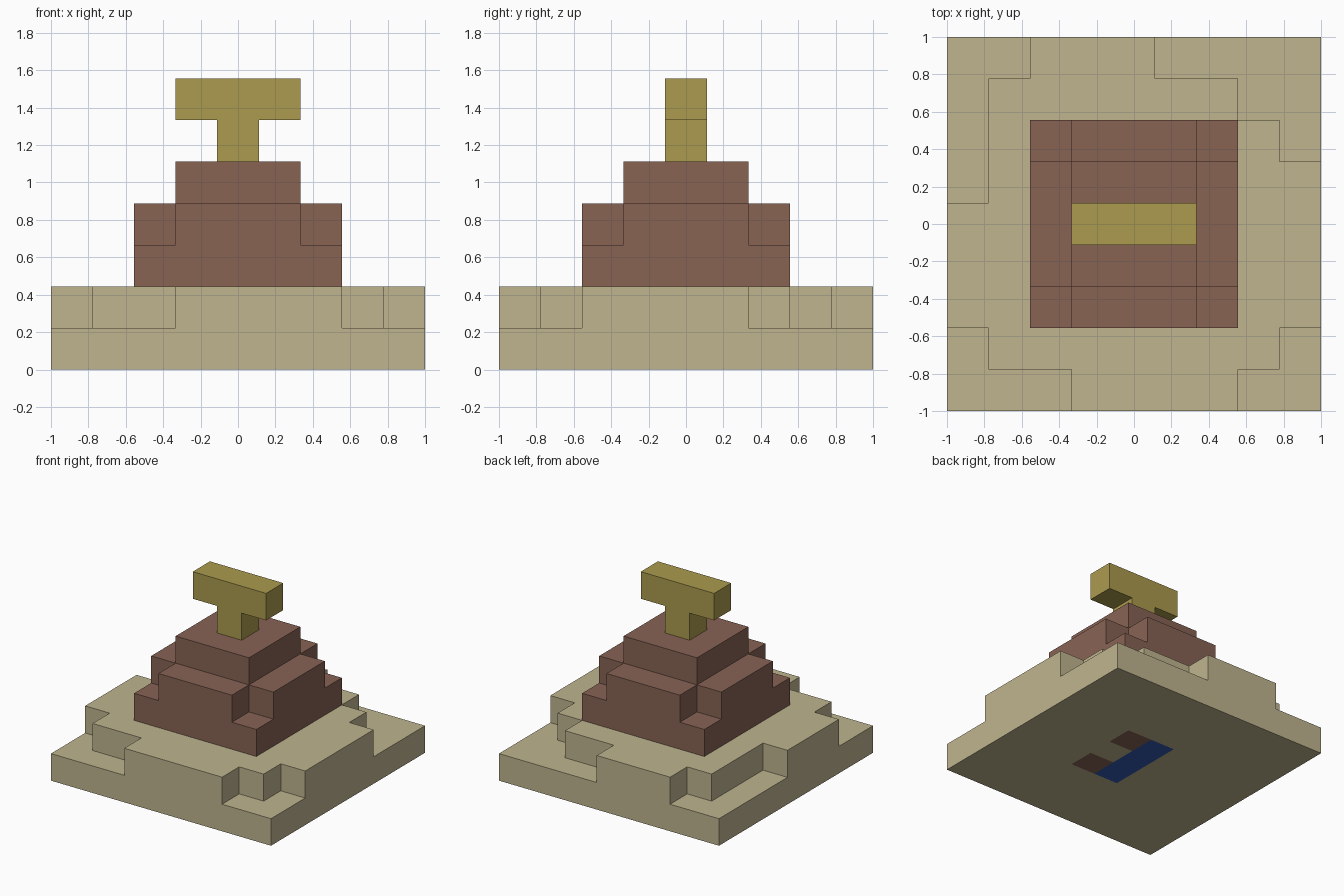
import bpy, bmesh
from mathutils import Vector

cube = bpy.data.objects.get("Cube")
if cube:
    bpy.data.objects.remove(cube, do_unlink=True)

CELL = 2 / 9  # side of one block


def linear(c):
    c /= 255
    return c / 12.92 if c <= 0.04045 else ((c + 0.055) / 1.055) ** 2.4


def material(name, *rgb):
    mat = bpy.data.materials.new(name)
    mat.use_nodes = True
    color = [linear(c) for c in rgb] + [1]
    mat.diffuse_color = color
    mat.node_tree.nodes["Principled BSDF"].inputs["Base Color"].default_value = color
    return mat


sand = material("sand", 191, 181, 143)
brown = material("clay brown", 136, 99, 84)
gold = material("old gold", 171, 155, 78)
blue = material("blue", 51, 88, 180)


def slab(x0, x1, y0, y1, z):
    """Set of block positions filling a rectangle on one level."""
    return {(x, y, z) for x in range(x0, x1 + 1) for y in range(y0, y1 + 1)}


def build(name, blocks, mats, face_rule=None):
    """Closed skin around a set of unit blocks."""
    bm = bmesh.new()
    for block in blocks:
        center = Vector(block) + Vector((0, 0, 0.5))
        for axis in range(3):
            for sign in (-1, 1):
                n = Vector((0, 0, 0))
                n[axis] = sign
                if tuple(int(b + d) for b, d in zip(block, n)) in blocks:
                    continue
                u = Vector((0, 0, 0))
                u[(axis + 1) % 3] = 0.5
                v = n.cross(u)
                mid = center + n / 2
                corners = (mid - u - v, mid + u - v, mid + u + v, mid - u + v)
                face = bm.faces.new([bm.verts.new(p * CELL) for p in corners])
                if face_rule:
                    face.material_index = face_rule(block, n)
    bmesh.ops.remove_doubles(bm, verts=bm.verts, dist=0.001)
    mesh = bpy.data.meshes.new(name)
    bm.to_mesh(mesh)
    bm.free()
    for mat in mats:
        mesh.materials.append(mat)
    obj = bpy.data.objects.new(name, mesh)
    bpy.context.collection.objects.link(obj)


# Square foundation with a ragged upper step: x span of each row, front to back
rows = [(-1, 2), (-3, 3), (-4, 4), (-4, 4), (-4, 4), (-3, 4), (-3, 3), (-3, 2), (-2, 0)]
foundation = slab(-4, 4, -4, 4, 0)
for i, (x0, x1) in enumerate(rows):
    foundation |= slab(x0, x1, i - 4, i - 4, 1)


# Coloured inlay on the underside: blue bar with two brown feet
def underside(block, normal):
    x, y, z = block
    if normal.z < 0 and z == 0:
        if x == 0 and abs(y) <= 1:
            return 1
        if x == 1 and abs(y) == 1:
            return 2
    return 0


build("foundation", foundation, [sand, blue, brown], underside)

# Stepped mound: square, cross, smaller square
mound = (slab(-2, 2, -2, 2, 2) | slab(-2, 2, -1, 1, 3)
         | slab(-1, 1, -2, 2, 3) | slab(-1, 1, -1, 1, 4))
build("stepped_mound", mound, [brown])

# T-shaped top piece
build("top_handle", slab(0, 0, 0, 0, 5) | slab(-1, 1, 0, 0, 6), [gold])
